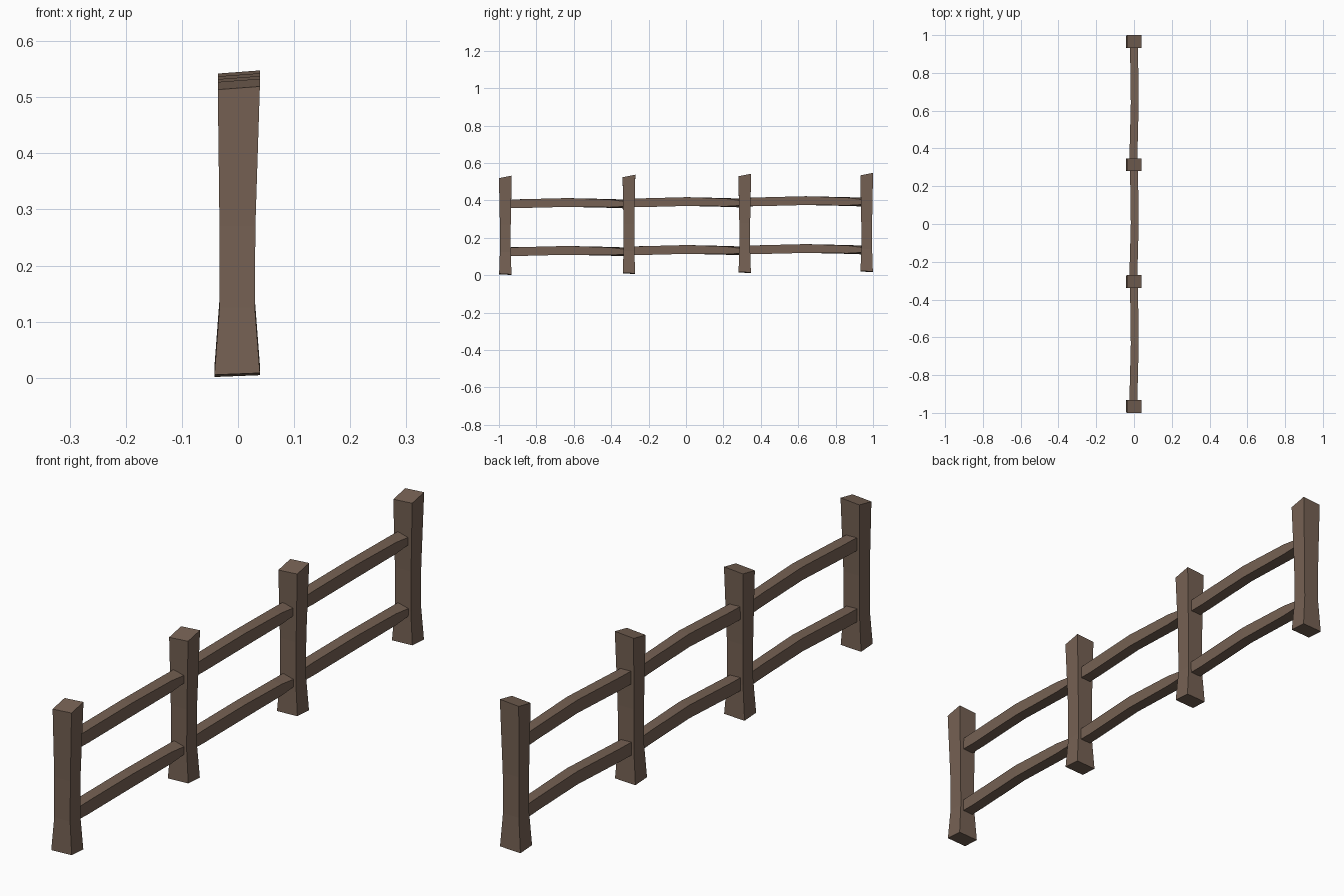
import bpy, bmesh

if "Cube" in bpy.data.objects:
    bpy.data.objects.remove(bpy.data.objects["Cube"])

wood = bpy.data.materials.new("weathered brown wood")
wood.diffuse_color = (0.18, 0.12, 0.087, 1)
wood.use_nodes = True
wood.node_tree.nodes["Principled BSDF"].inputs["Base Color"].default_value = wood.diffuse_color


def loft(name, rings):
    """Flat-shaded solid skinned through four-cornered rings."""
    bm = bmesh.new()
    loops = [[bm.verts.new(p) for p in ring] for ring in rings]
    for a, b in zip(loops, loops[1:]):
        for i in range(4):
            j = (i + 1) % 4
            bm.faces.new((a[i], a[j], b[j], b[i]))
    bm.faces.new(loops[0])
    bm.faces.new(loops[-1])
    bmesh.ops.recalc_face_normals(bm, faces=bm.faces[:])
    me = bpy.data.meshes.new(name)
    bm.to_mesh(me)
    bm.free()
    me.materials.append(wood)
    ob = bpy.data.objects.new(name, me)
    bpy.context.collection.objects.link(ob)


# posts: rings of (z, x left, x right, y half, slope in x, slope in y)
post_rings = [
    (0.005, -0.042, 0.039, 0.033, 0.04, -0.06),
    (0.125, -0.033, 0.030, 0.029, 0.0, 0.0),
    (0.270, -0.033, 0.031, 0.029, 0.0, 0.0),
    (0.523, -0.036, 0.039, 0.034, 0.075, 0.2),
]
post_y = [-0.966, -0.305, 0.314, 0.966]
lift = [0.0, 0.005, 0.010, 0.015]
for k, (py, dz) in enumerate(zip(post_y, lift)):
    rings = []
    for z, x0, x1, h, sx, sy in post_rings:
        corners = ((x0, -h), (x1, -h), (x1, h), (x0, h))
        rings.append([(x, py + y, z + dz + sx * x + sy * y) for x, y in corners])
    loft(f"post_{k + 1}", rings)

# rails: rings of (fraction along, x shift, z shift, outer face shrink)
rail_rings = [
    (0.0, -0.003, -0.001, 0.002),
    (0.12, -0.002, 0.0, 0.0),
    (0.5, 0.004, 0.006, 0.0),
    (0.86, 0.001, 0.001, 0.003),
    (1.0, -0.001, -0.002, 0.011),
]
for k in range(3):
    ya, yb = post_y[k] + 0.015, post_y[k + 1] - 0.015
    for label, zc in (("lower", 0.127), ("upper", 0.383)):
        rings = []
        for t, sx, sz, s in rail_rings:
            y, z = ya + (yb - ya) * t, zc + lift[k] + sz
            x0, x1, h = sx - 0.021, sx + 0.021, 0.0235
            rings.append([(x0, y, z - h), (x1, y, z - h + s),
                          (x1, y, z + h - s), (x0, y, z + h)])
        loft(f"{label}_rail_{k + 1}", rings)
